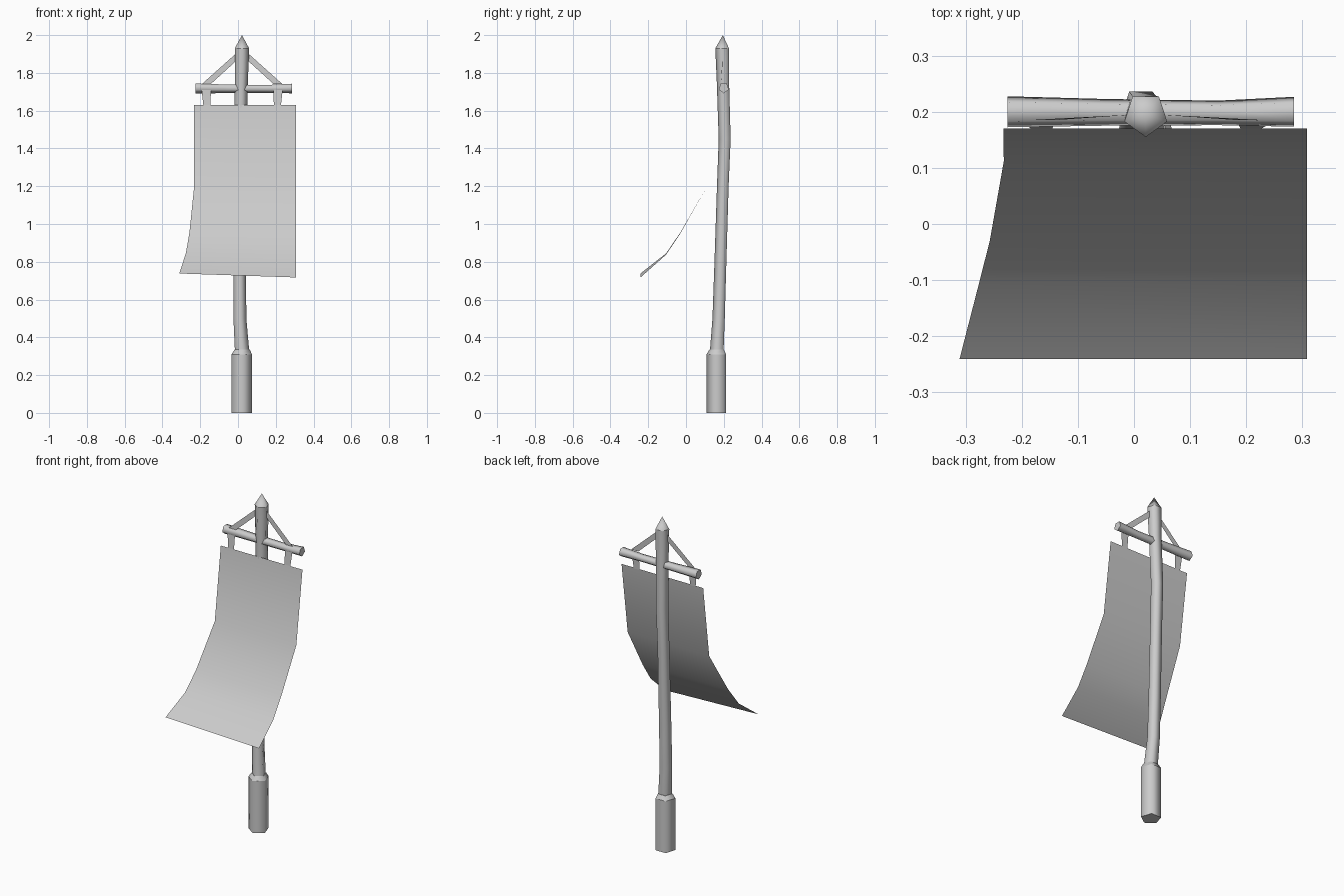
import bpy, bmesh, math
from mathutils import Vector

if "Cube" in bpy.data.objects:
    bpy.data.objects.remove(bpy.data.objects["Cube"])

grey = bpy.data.materials.new("plain_grey")
grey.diffuse_color = (0.6, 0.6, 0.6, 1)
grey.use_nodes = True
grey.node_tree.nodes["Principled BSDF"].inputs["Base Color"].default_value = grey.diffuse_color


def finish(name, bm):
    me = bpy.data.meshes.new(name)
    bm.to_mesh(me)
    bm.free()
    me.materials.append(grey)
    ob = bpy.data.objects.new(name, me)
    bpy.context.collection.objects.link(ob)
    return ob


def tube(name, rings, axis="z", sharp=(), tip=None, sides=5):
    """Five-sided smooth tube through rings of (centre, radius)."""
    bm = bmesh.new()
    loops = []
    for c, r in rings:
        loop = []
        for i in range(sides):
            a = -math.pi / 2 + i * math.tau / sides
            u, v = r * math.cos(a), r * math.sin(a)
            off = Vector((u, v, 0)) if axis == "z" else Vector((0, u, v))
            loop.append(bm.verts.new(Vector(c) + off))
        loops.append(loop)
    for a, b in zip(loops, loops[1:]):
        for i in range(sides):
            j = (i + 1) % sides
            bm.faces.new((a[i], a[j], b[j], b[i])).smooth = True
    bm.faces.new(loops[0][::-1])
    if tip:
        t = bm.verts.new(tip)
        for i in range(sides):
            bm.faces.new((loops[-1][i], loops[-1][(i + 1) % sides], t)).smooth = True
    else:
        bm.faces.new(loops[-1])
    # crisp rims on the chosen rings
    for k in sharp:
        for i in range(sides):
            bm.edges.get((loops[k][i], loops[k][(i + 1) % sides])).smooth = False
    bmesh.ops.recalc_face_normals(bm, faces=bm.faces)
    return finish(name, bm)


def sheet(name, rows):
    """Thin cloth sheet from rows of (left point, right point), top to bottom."""
    bm = bmesh.new()
    vs = [[bm.verts.new(p) for p in row] for row in rows]
    for a, b in zip(vs, vs[1:]):
        bm.faces.new((a[0], b[0], b[1], a[1])).smooth = True
    return finish(name, bm)


# Thick handle at the foot, with a bevelled shoulder
tube("handle", [((0.02, 0.166, 0), 0.057), ((0.02, 0.166, 0.31), 0.057),
                ((0.022, 0.166, 0.335), 0.042)], sharp=(0, 1, 2))

# Slightly crooked pole with a pointed tip
tube("pole", [((0.022, 0.166, 0.32), 0.040), ((0.010, 0.176, 0.50), 0.036),
              ((0.009, 0.184, 0.75), 0.035), ((0.010, 0.198, 1.20), 0.034),
              ((0.012, 0.208, 1.45), 0.035), ((0.018, 0.199, 1.75), 0.036),
              ((0.021, 0.195, 1.93), 0.040)],
     sharp=(0, 6), tip=(0.021, 0.195, 2.0))

# Crossbar with a narrower waist
tube("crossbar", [((-0.225, 0.2, 1.72), 0.029), ((-0.05, 0.199, 1.718), 0.025),
                  ((0.15, 0.198, 1.717), 0.023), ((0.285, 0.2, 1.72), 0.028)],
     axis="x", sharp=(0, 3))

# Straps: slanted ones up to the pole, short ones down to the banner
for side, s in (("left", -1), ("right", 1)):
    def p(dx, y, z):
        return (0.022 + s * dx, y, z)
    sheet(side + "_upper_strap", [
        (p(0.022, 0.195, 1.912), p(0.022, 0.195, 1.872)),
        (p(0.212, 0.185, 1.742), p(0.165, 0.185, 1.742))])
    sheet(side + "_lower_strap", [
        (p(0.215, 0.176, 1.715), p(0.165, 0.176, 1.715)),
        (p(0.205, 0.170, 1.625), p(0.168, 0.170, 1.625))])

# Banner blown forward, its left edge flaring out at the bottom
sheet("banner", [((xl, y, zl), (0.308, y, zr)) for xl, y, zl, zr in (
    (-0.233, 0.170, 1.63, 1.63), (-0.232, 0.112, 1.20, 1.20),
    (-0.257, -0.030, 0.955, 0.95), (-0.276, -0.105, 0.845, 0.838),
    (-0.311, -0.241, 0.738, 0.717))])
